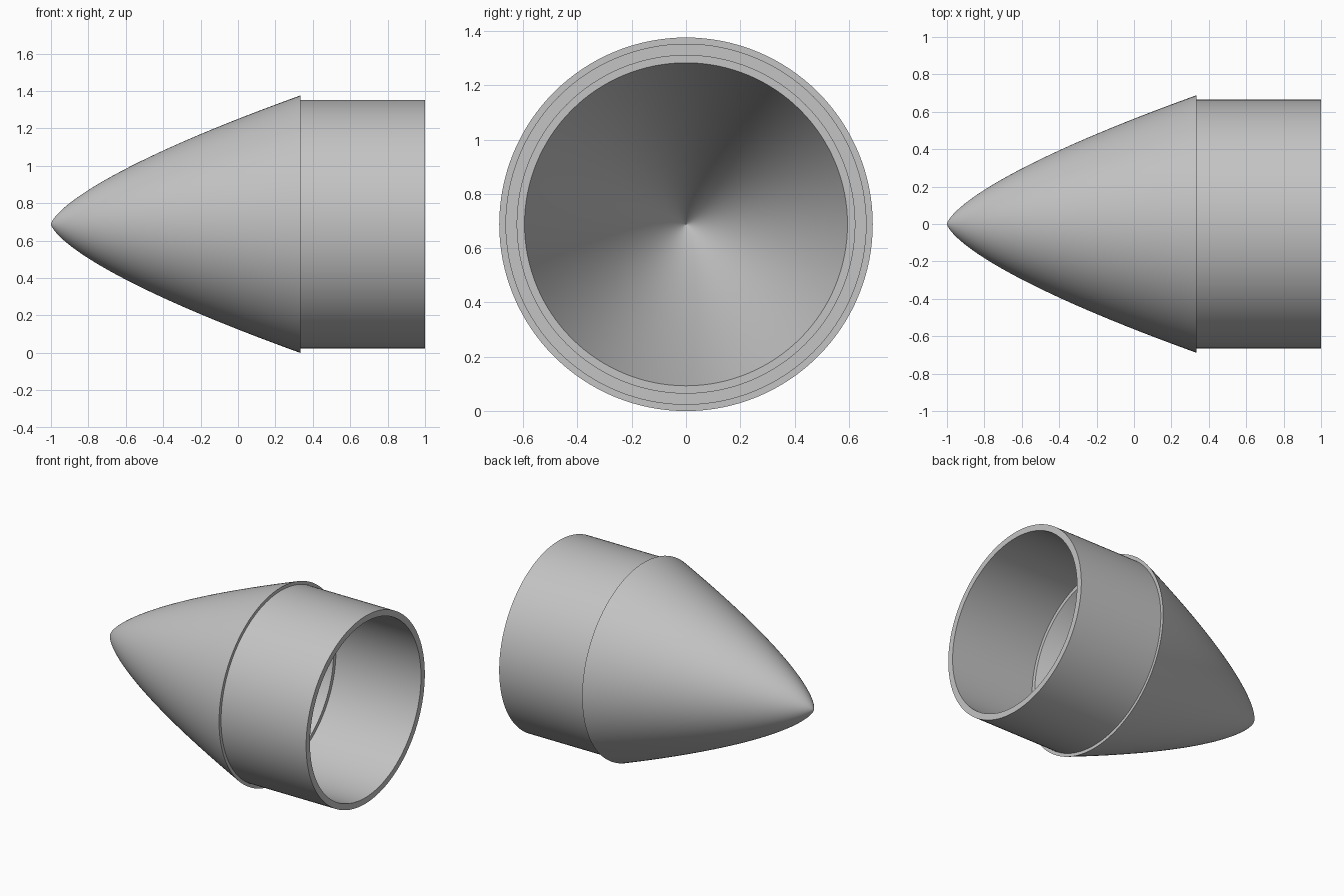
import bpy, bmesh, math
from mathutils import Vector

cube = bpy.data.objects.get("Cube")
if cube:
    bpy.data.objects.remove(cube, do_unlink=True)

SEGMENTS = 128
RADIUS = 0.688      # cone base radius, also the height of the axis
BASE_X = 0.333      # where the cone meets the shoulder
LENGTH = BASE_X + 1
POWER = 0.7
WALL = 0.093        # radial thickness of the cone wall

grey = bpy.data.materials.new("plain grey")
grey.use_nodes = True
colour = (0.55, 0.55, 0.55, 1)
grey.diffuse_color = colour
grey.node_tree.nodes["Principled BSDF"].inputs["Base Color"].default_value = colour


def lathe(name, profile):
    """Revolve (x, radius) points about the long axis."""
    bm = bmesh.new()
    verts = [bm.verts.new((x, 0, r)) for x, r in profile]
    edges = [bm.edges.new(pair) for pair in zip(verts, verts[1:])]
    bmesh.ops.spin(bm, geom=verts + edges, cent=(0, 0, 0), axis=(1, 0, 0),
                   angle=math.tau, steps=SEGMENTS, use_duplicate=False)
    bmesh.ops.remove_doubles(bm, verts=bm.verts, dist=0.00005)
    bmesh.ops.recalc_face_normals(bm, faces=bm.faces)
    bmesh.ops.translate(bm, verts=bm.verts, vec=Vector((0, 0, RADIUS)))
    mesh = bpy.data.meshes.new(name)
    bm.to_mesh(mesh)
    bm.free()
    mesh.materials.append(grey)
    obj = bpy.data.objects.new(name, mesh)
    bpy.context.collection.objects.link(obj)
    bpy.ops.object.select_all(action="DESELECT")
    obj.select_set(True)
    bpy.context.view_layer.objects.active = obj
    bpy.ops.object.shade_smooth_by_angle(angle=math.radians(35))
    return obj


def curve(start, steps=40):
    """Points of the power curve, closer together near the tip."""
    ts = [start + (1 - start) * (i / steps) ** 2 for i in range(steps + 1)]
    return [(-1 + LENGTH * t, RADIUS * t ** POWER) for t in ts]


# Hollow pointed cone: outer skin, flat base ring, inner skin
outer = curve(0)
inner_start = (WALL / RADIUS) ** (1 / POWER)
inner = [(x, max(r - WALL, 0)) for x, r in curve(inner_start)]
lathe("nose_cone", outer + inner[::-1])

# Straight tube behind the cone, open where it joins the base ring
lathe("shoulder_tube", [(BASE_X, 0.665), (1, 0.665), (1, 0.622), (BASE_X, 0.622)])
